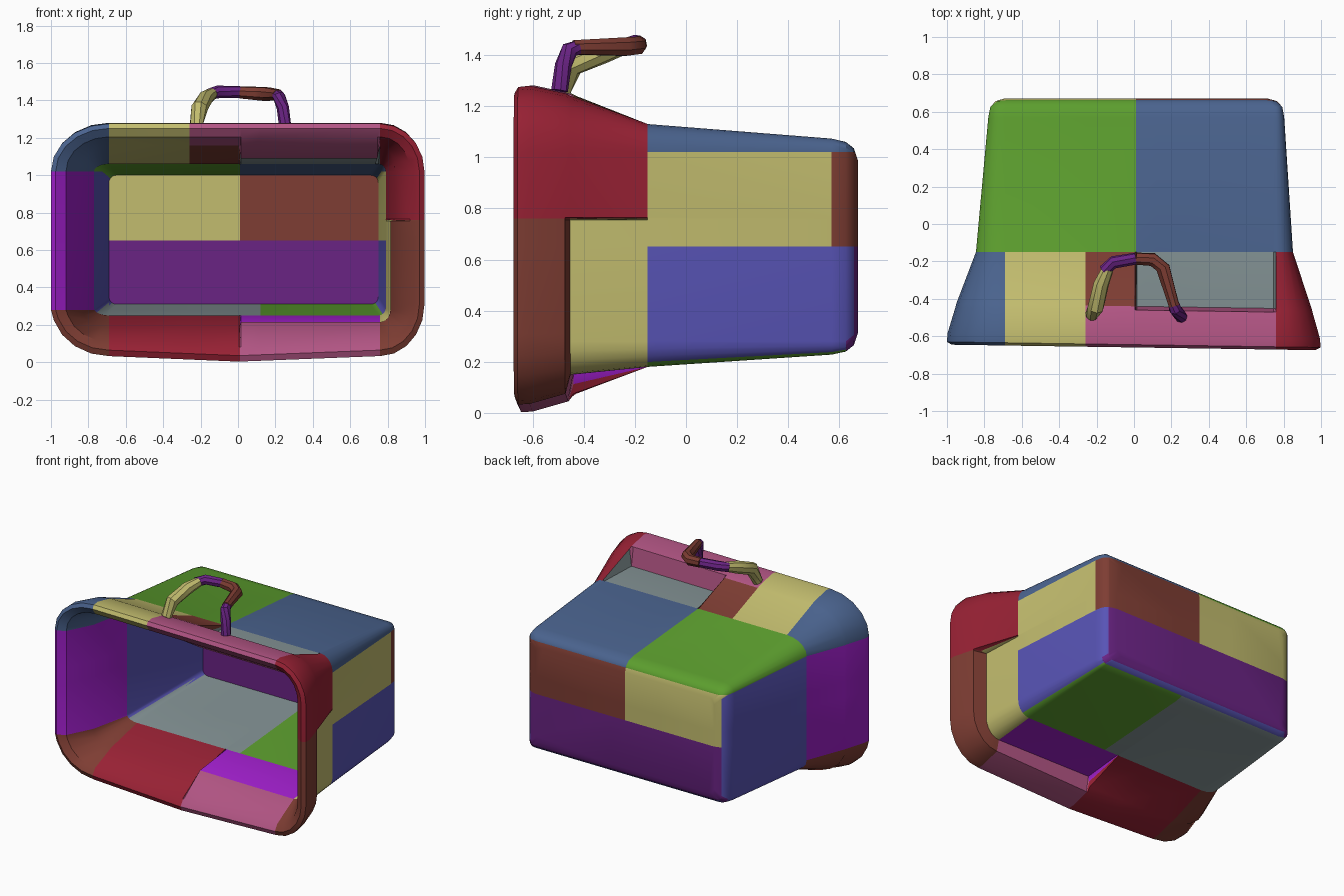
import bpy, bmesh, math
from mathutils import Vector

cube = bpy.data.objects.get("Cube")
if cube:
    bpy.data.objects.remove(cube, do_unlink=True)

# Palette (display values converted to linear)
PALETTE = {
    "green": (92, 158, 46), "steel_blue": (74, 99, 142), "khaki": (194, 188, 110),
    "brown": (126, 61, 51), "purple": (106, 35, 132), "violet": (158, 30, 201),
    "pink": (178, 85, 132), "crimson": (152, 33, 52), "grey": (130, 145, 147),
    "indigo": (88, 84, 182),
}
NAMES = list(PALETTE)
MATS = {}
for name, rgb in PALETTE.items():
    col = [((c / 255 + 0.055) / 1.055) ** 2.4 for c in rgb] + [1.0]
    m = bpy.data.materials.new(name)
    m.use_nodes = True
    m.diffuse_color = col
    bsdf = m.node_tree.nodes["Principled BSDF"]
    bsdf.inputs["Base Color"].default_value = col
    bsdf.inputs["Roughness"].default_value = 0.7
    MATS[name] = m


def finish(name, bm, mats, angle):
    bmesh.ops.recalc_face_normals(bm, faces=bm.faces)
    me = bpy.data.meshes.new(name)
    bm.to_mesh(me)
    bm.free()
    ob = bpy.data.objects.new(name, me)
    bpy.context.collection.objects.link(ob)
    for m in mats:
        me.materials.append(MATS[m])
    bpy.ops.object.select_all(action='DESELECT')
    ob.select_set(True)
    bpy.context.view_layer.objects.active = ob
    bpy.ops.object.shade_smooth_by_angle(angle=math.radians(angle))


# Rounded outline: corner arcs start at fixed lines, so all rings match
LEFT, RIGHT, LOW, HIGH, MID, STEP = -0.69, 0.76, 0.28, 1.02, 0.01, 0.005
ARC = 5


def ring(y, xl, xr, z0, z1):
    """Outline points, each with a flag telling whether it lies in a recess."""
    rl, rr = max(LEFT - xl, 0.04), max(xr - RIGHT, 0.04)
    rb, rt = max(LOW - z0, 0.04), max(z1 - HIGH, 0.04)
    pts = []

    def arc(cx, cz, rx, rz, start, flag):
        for i in range(ARC + 1):
            a = math.radians(start + 90 * i / ARC)
            pts.append((cx + rx * math.cos(a), cz + rz * math.sin(a), flag))

    arc(xr - rr, z1 - rt, rr, rt, 0, False)
    pts.extend([(xr - rr - 0.015, z1, True), (MID + STEP, z1, True), (MID - STEP, z1, False)])
    arc(xl + rl, z1 - rt, rl, rt, 90, False)
    arc(xl + rl, z0 + rb, rl, rb, 180, False)
    pts.extend([(MID - STEP, z0, False), (MID + STEP, z0, True)])
    arc(xr - rr, z0 + rb, rr, rb, 270, True)
    pts.extend([(xr, 0.755, True), (xr, 0.765, False)])
    if y < -0.45:
        # The rim leans slightly and its lower edge bows down in the middle
        pts = [(x, z + (0.03 * min(1, abs(x) / 0.7) if z < LOW else 0), f) for x, z, f in pts]
    skew = -0.015 if y < -0.4 else 0
    return [(Vector((x, y + skew * x, z)), f) for x, z, f in pts]


def stepped(flared, recessed):
    return [r if r[1] else f for f, r in zip(ring(*flared), ring(*recessed))]


# Shell: outside from the back to the front lip, then inside to the rear wall
rings = [
    ring(0.672, -0.69, 0.71, 0.31, 0.99),
    ring(0.657, -0.74, 0.765, 0.265, 1.035),
    ring(0.625, -0.768, 0.793, 0.24, 1.06),
    ring(0.57, -0.779, 0.803, 0.228, 1.073),
    ring(-0.15, -0.845, 0.85, 0.18, 1.13),
    stepped((-0.44, -0.95, 0.95, 0.075, 1.24), (-0.44, -0.95, 0.865, 0.15, 1.12)),
    ring(-0.46, -0.955, 0.955, 0.045, 1.25),
    ring(-0.60, -0.997, 0.995, 0.005, 1.28),
    ring(-0.645, -1.0, 0.997, 0.003, 1.275),
    ring(-0.66, -0.975, 0.97, 0.035, 1.25),
    ring(-0.63, -0.92, 0.92, 0.08, 1.205),
    stepped((-0.449, -0.83, 0.84, 0.185, 1.16), (-0.449, -0.83, 0.815, 0.215, 1.09)),
    ring(-0.15, -0.77, 0.79, 0.25, 1.06),
    ring(0.59, -0.69, 0.75, 0.31, 1.00),
]
bm = bmesh.new()
loops = [[bm.verts.new(p) for p, _ in r] for r in rings]
for a, b in zip(loops, loops[1:]):
    for i in range(len(a)):
        j = (i + 1) % len(a)
        bm.faces.new((a[i], a[j], b[j], b[i]))
bm.faces.new(loops[0])
bm.faces.new(loops[-1])

# Cut clean borders between the coloured panels
X, Z = Vector((1, 0, 0)), Vector((0, 0, 1))
for axis, values in ((X, (LEFT, -0.26, MID, 0.12, RIGHT)), (Z, (LOW, 0.65, 0.76, HIGH))):
    for v in values:
        bmesh.ops.bisect_plane(bm, geom=bm.verts[:] + bm.edges[:] + bm.faces[:],
                               dist=1e-5, plane_co=axis * v, plane_no=axis)
bm.normal_update()


def rim_colour(c):
    front = c.y < -0.445
    if c.x < LEFT:
        return "steel_blue" if c.z > HIGH else "brown" if c.z < LOW else "violet"
    if c.x > RIGHT:
        if c.z > 0.76:
            return "crimson"
        return "brown" if front else "khaki"
    if c.z > 0.65:
        if c.x < -0.26:
            return "khaki"
        return "pink" if front else "brown" if c.x < MID else "grey"
    if c.x < MID:
        return "crimson"
    return "pink" if front else "violet"


def body_colour(c, n):
    if c.z > HIGH or (c.z > 0.9 and abs(n.z) > 0.6):
        return "green" if c.x < MID else "steel_blue"
    right_edge = c.x > RIGHT and c.y > 0.57 and c.z > 0.65
    if c.y > 0.5 and (abs(n.y) > 0.7 or right_edge):
        return "purple" if c.z < 0.65 else "khaki" if c.x < MID else "brown"
    if abs(n.z) > 0.8:
        return "grey" if c.x < 0.12 else "green"
    return "khaki" if c.x > 0 and c.z > 0.65 else "indigo"


for f in bm.faces:
    c = f.calc_center_median()
    f.material_index = NAMES.index(rim_colour(c) if c.y < -0.15 else body_colour(c, f.normal))
finish("carrier_shell", bm, NAMES, 35)


# Handle sections: tapered tubes swept along short paths
def tube(name, path, colour, sides=8):
    bm = bmesh.new()
    pts = [Vector(p[:3]) for p in path]
    prev = None
    for i, p in enumerate(pts):
        d = (pts[min(i + 1, len(pts) - 1)] - pts[max(i - 1, 0)]).normalized()
        u = d.cross(Vector((0.3, 0.2, 1))).normalized()
        w = d.cross(u)
        cur = []
        for k in range(sides):
            a = 2 * math.pi * k / sides
            cur.append(bm.verts.new(p + (u * math.cos(a) + w * math.sin(a)) * path[i][3]))
        if prev:
            for k in range(sides):
                j = (k + 1) % sides
                bm.faces.new((prev[k], prev[j], cur[j], cur[k]))
        else:
            bm.faces.new(cur)
        prev = cur
    bm.faces.new(prev)
    finish(name, bm, [colour], 40)


tube("handle_right_leg", [(-0.225, -0.485, 1.26, 0.035), (-0.205, -0.445, 1.36, 0.045),
                          (-0.175, -0.32, 1.41, 0.042), (-0.14, -0.24, 1.435, 0.032)], "khaki")
tube("handle_grip_right", [(-0.16, -0.25, 1.43, 0.032), (-0.11, -0.205, 1.445, 0.034),
                           (0.01, -0.185, 1.445, 0.032)], "purple")
tube("handle_grip_left", [(0.01, -0.185, 1.443, 0.033), (0.10, -0.19, 1.437, 0.037),
                          (0.155, -0.235, 1.433, 0.039), (0.215, -0.44, 1.43, 0.03)], "brown")
tube("handle_left_leg", [(0.21, -0.42, 1.43, 0.03), (0.22, -0.455, 1.42, 0.034),
                         (0.24, -0.48, 1.36, 0.033), (0.252, -0.495, 1.26, 0.033)], "purple")
